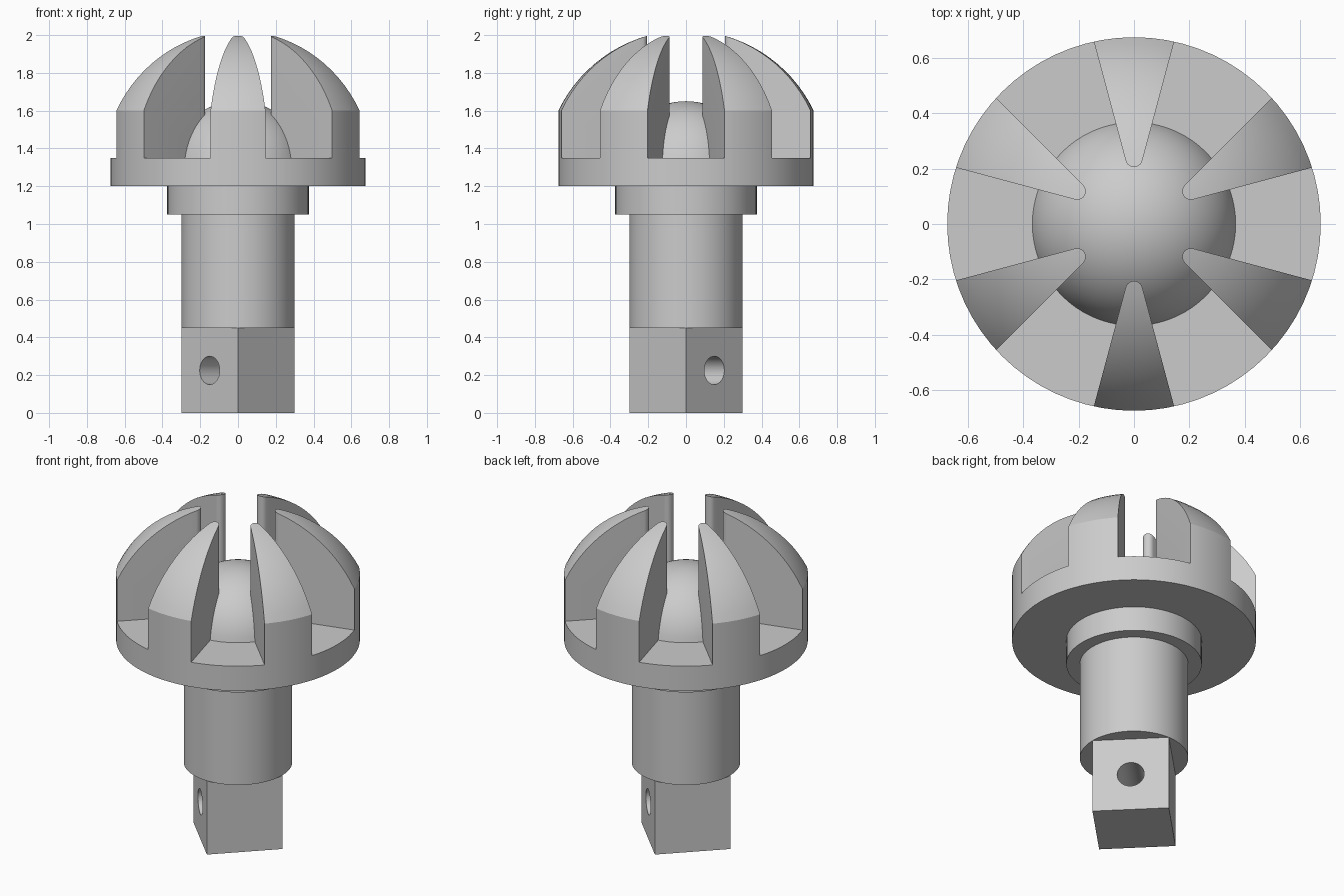
import bpy, bmesh
from math import sin, cos, asin, pi, radians
from mathutils import Matrix

cube = bpy.data.objects.get("Cube")
if cube:
    bpy.data.objects.remove(cube, do_unlink=True)

grey = bpy.data.materials.new("plain grey")
grey.use_nodes = True
colour = (0.6, 0.6, 0.6, 1)
grey.diffuse_color = colour
grey.node_tree.nodes["Principled BSDF"].inputs["Base Color"].default_value = colour

CENTRE = 1.275          # shared centre height of the ball and the outer dome
RIM, DECK = 0.675, 1.35  # flange radius and top of flange


def add_object(name, bm):
    bmesh.ops.recalc_face_normals(bm, faces=bm.faces)
    mesh = bpy.data.meshes.new(name)
    bm.to_mesh(mesh)
    bm.free()
    mesh.materials.append(grey)
    obj = bpy.data.objects.new(name, mesh)
    bpy.context.collection.objects.link(obj)
    return obj


def lathe(name, profile, steps=72):
    """Spin a profile of (radius, height) points around z."""
    bm = bmesh.new()
    verts = [bm.verts.new((r, 0, z)) for r, z in profile]
    edges = [bm.edges.new(pair) for pair in zip(verts, verts[1:])]
    bmesh.ops.spin(bm, geom=verts + edges, cent=(0, 0, 0), axis=(0, 0, 1),
                   angle=2 * pi, steps=steps)
    bmesh.ops.remove_doubles(bm, verts=bm.verts, dist=0.0001)
    return add_object(name, bm)


def drum(name, radius, low, high, steps=72):
    return lathe(name, [(0, low), (radius, low), (radius, high), (0, high)], steps)


def dome_arc(radius, base, steps=16):
    """Profile points on a sphere, from the given radius from the axis to the top."""
    start = asin((base - CENTRE) / radius)
    angles = [start + (pi / 2 - start) * i / steps for i in range(steps + 1)]
    return [(max(0, radius * cos(a)), CENTRE + radius * sin(a)) for a in angles]


def combine(obj, tool, operation):
    """Apply a boolean and discard the tool."""
    tool.hide_render = True
    mod = obj.modifiers.new("cut", 'BOOLEAN')
    mod.object, mod.operation, mod.solver = tool, operation, 'EXACT'
    graph = bpy.context.evaluated_depsgraph_get()
    mesh = bpy.data.meshes.new_from_object(obj.evaluated_get(graph))
    obj.modifiers.clear()
    obj.data = mesh
    bpy.data.objects.remove(tool, do_unlink=True)


# Square drive end with a cross hole through two opposite faces
drive = drum("square_drive", 0.3, 0, 0.45, steps=4)
bm = bmesh.new()
bmesh.ops.create_cone(bm, cap_ends=True, segments=32, radius1=0.075, radius2=0.075, depth=1,
                      matrix=Matrix.Translation((0, 0, 0.225))
                      @ Matrix.Rotation(pi / 4, 4, 'Z') @ Matrix.Rotation(pi / 2, 4, 'Y'))
combine(drive, add_object("hole_cutter", bm), 'DIFFERENCE')

# Round shaft, collar and flange
parts = [drive,
         drum("shaft", 0.3, 0.45, 1.05),
         drum("collar", 0.375, 1.05, 1.2),
         drum("flange", RIM, 1.2, DECK)]

# Central ball on the flange
parts.append(lathe("ball", [(0, DECK)] + dome_arc(0.375, DECK)))

# Fin: wedge with a rounded inner tip, trimmed by a domed body
tip, tip_radius, half = 0.237, 0.031, radians(15)
outline = []
for i in range(11):
    a = pi / 2 + half + (pi - 2 * half) * i / 10
    outline.append((tip + tip_radius * cos(a), tip_radius * sin(a)))
apex = tip - tip_radius / sin(half)
reach = 0.9
for side in (-1, 1):
    outline.append((apex + reach * cos(half), side * reach * sin(half)))
bm = bmesh.new()
base = bm.faces.new([bm.verts.new((x, y, DECK)) for x, y in outline])
top = bmesh.ops.extrude_face_region(bm, geom=[base])["geom"]
bmesh.ops.translate(bm, vec=(0, 0, 1),
                    verts=[v for v in top if isinstance(v, bmesh.types.BMVert)])
fin = add_object("fin_1", bm)
shoulder = CENTRE + (0.75 ** 2 - RIM ** 2) ** 0.5
dome = lathe("dome_trimmer", [(0, 1.25), (RIM, 1.25)] + dome_arc(0.75, shoulder))
combine(fin, dome, 'INTERSECT')
parts.append(fin)

# Smooth curved faces, keeping the creases
bpy.ops.object.select_all(action='DESELECT')
for obj in parts:
    obj.select_set(True)
bpy.context.view_layer.objects.active = fin
bpy.ops.object.shade_smooth_by_angle(angle=radians(20))

# Six fins around the axis
fin.rotation_euler.z = radians(30)
for i in range(1, 6):
    copy = fin.copy()
    copy.name = f"fin_{i + 1}"
    copy.rotation_euler.z = radians(30 + 60 * i)
    bpy.context.collection.objects.link(copy)
